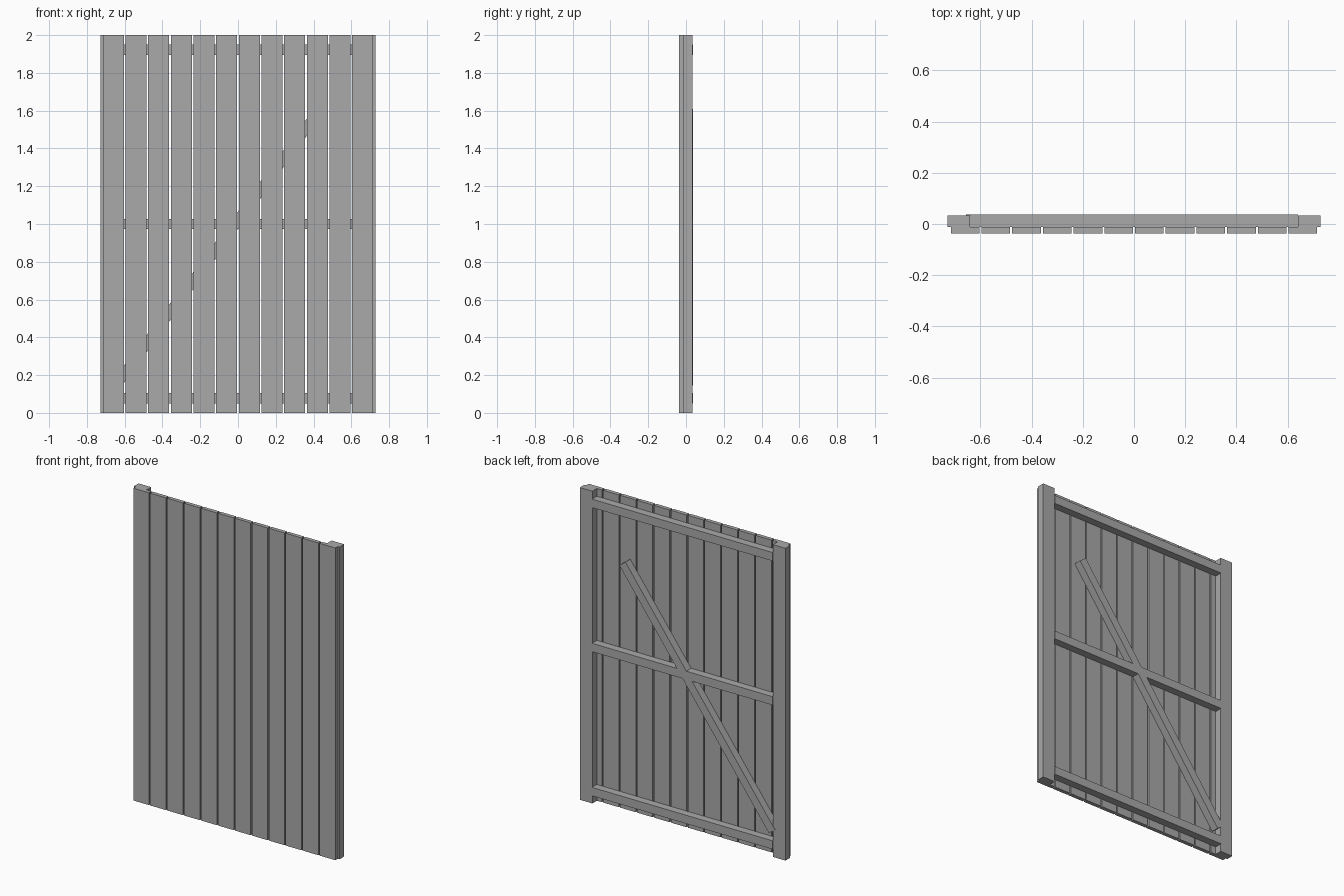
import bpy
import math

cube = bpy.data.objects.get("Cube")
if cube:
    bpy.data.objects.remove(cube, do_unlink=True)

grey = bpy.data.materials.new("plain grey")
grey.use_nodes = True
colour = (0.4, 0.4, 0.4, 1.0)
grey.diffuse_color = colour
grey.node_tree.nodes["Principled BSDF"].inputs["Base Color"].default_value = colour

HEIGHT = 2.0
FRONT, SEAM = -0.037, -0.012     # board front, and plane where boards meet frame
POST_BACK, RAIL_BACK = 0.034, 0.037


def beam(name, x, z, width, height, front, back, tilt=0.0):
    """A box centred at x, z, spanning front to back, turned about y."""
    bpy.ops.mesh.primitive_cube_add(size=1, location=(x, (front + back) / 2, z))
    obj = bpy.context.object
    obj.name = name
    obj.scale = (width, back - front, height)
    bpy.ops.object.transform_apply(location=False, rotation=False, scale=True)
    obj.rotation_euler.y = tilt
    obj.data.materials.append(grey)
    return obj


# Upright boards with narrow gaps
BOARDS, PITCH, GAP = 12, 0.12, 0.008
for i in range(BOARDS):
    x = (i - (BOARDS - 1) / 2) * PITCH
    beam(f"board_{i + 1}", x, HEIGHT / 2, PITCH - GAP, HEIGHT, FRONT, SEAM)

# Side posts
for side, x in (("right", -0.684), ("left", 0.684)):
    beam(f"{side}_post", x, HEIGHT / 2, 0.088, HEIGHT, SEAM, POST_BACK)

# Cross rails between the posts
for name, z in (("bottom", 0.077), ("middle", 1.0), ("top", 1.923)):
    beam(f"{name}_rail", 0, z, 1.28, 0.054, SEAM, RAIL_BACK)

# Diagonal brace from the low right corner
x0, z0, x1, z1 = -0.635, 0.162, 0.425, 1.594
beam("diagonal_brace", (x0 + x1) / 2, (z0 + z1) / 2,
     math.hypot(x1 - x0, z1 - z0), 0.054, SEAM, RAIL_BACK,
     -math.atan2(z1 - z0, x1 - x0))
